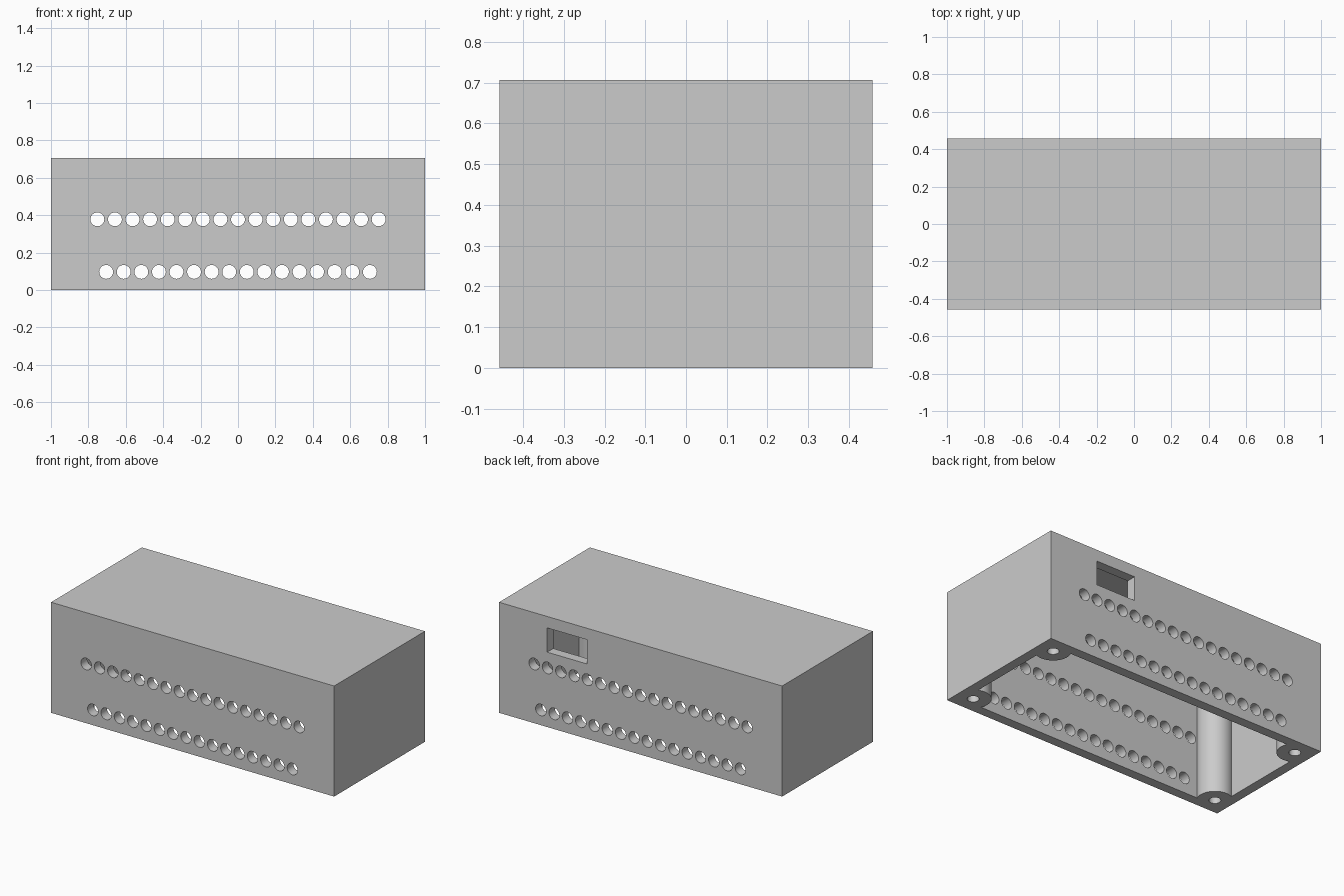
import bpy, bmesh, math
from mathutils import Matrix, Vector

W, D, H = 2.0, 0.916, 0.706      # outer size
WALL = 0.062
POST_R, POST_IN = 0.104, 0.105   # corner post radius and centre inset
HOLE_R, PITCH = 0.037, 0.094

cube = bpy.data.objects.get("Cube")
if cube:
    bpy.data.objects.remove(cube, do_unlink=True)

grey = bpy.data.materials.new("light grey plastic")
grey.use_nodes = True
colour = (0.6, 0.6, 0.6, 1)
grey.diffuse_color = colour
grey.node_tree.nodes["Principled BSDF"].inputs["Base Color"].default_value = colour


def make_object(name, bm):
    bmesh.ops.recalc_face_normals(bm, faces=bm.faces)
    mesh = bpy.data.meshes.new(name)
    bm.to_mesh(mesh)
    bm.free()
    mesh.materials.append(grey)
    obj = bpy.data.objects.new(name, mesh)
    bpy.context.collection.objects.link(obj)
    return obj


def add_box(bm, low, high):
    low, high = Vector(low), Vector(high)
    place = Matrix.Translation((low + high) / 2) @ Matrix.Diagonal((*(high - low), 1))
    bmesh.ops.create_cube(bm, size=1, matrix=place)


def add_cylinder(bm, centre, radius, depth, turn=Matrix()):
    bmesh.ops.create_cone(bm, cap_ends=True, segments=32, radius1=radius, radius2=radius,
                          depth=depth, matrix=Matrix.Translation(centre) @ turn)


def cut(target, name, bm):
    cutter = make_object(name, bm)
    cutter.hide_render = True
    mod = target.modifiers.new(name, 'BOOLEAN')
    mod.operation, mod.solver, mod.object = 'DIFFERENCE', 'EXACT', cutter
    bpy.context.view_layer.objects.active = target
    bpy.ops.object.modifier_apply(modifier=name)
    bpy.data.objects.remove(cutter, do_unlink=True)


# Outer block
bm = bmesh.new()
add_box(bm, (-W / 2, -D / 2, 0), (W / 2, D / 2, H))
case = make_object("enclosure_case", bm)

# Cavity open at the bottom, its corners wrapped around round screw posts
cx, cy = W / 2 - POST_IN, D / 2 - POST_IN
lip = POST_IN - WALL
start = -math.acos(lip / POST_R)
end = -1.5 * math.pi - start
arc = []
for i in range(25):
    a = start + (end - start) * i / 24
    arc.append((cx + POST_R * math.cos(a), cy + POST_R * math.sin(a)))
outline = []
for sx, sy in ((1, 1), (-1, 1), (-1, -1), (1, -1)):
    corner = arc if sx * sy > 0 else arc[::-1]
    outline += [(sx * x, sy * y) for x, y in corner]
bm = bmesh.new()
floor = bm.faces.new([bm.verts.new((x, y, -0.1)) for x, y in outline])
lifted = bmesh.ops.extrude_face_region(bm, geom=[floor])["geom"]
bmesh.ops.translate(bm, vec=(0, 0, H - WALL + 0.1),
                    verts=[v for v in lifted if isinstance(v, bmesh.types.BMVert)])
cut(case, "cavity_cutter", bm)

# Two staggered rows of vent holes through front and back walls
bm = bmesh.new()
sideways = Matrix.Rotation(math.pi / 2, 4, 'X')
for count, z in ((17, 0.378), (16, 0.097)):
    for i in range(count):
        add_cylinder(bm, ((i - (count - 1) / 2) * PITCH, 0, z), HOLE_R, D + 0.2, sideways)
cut(case, "vent_cutter", bm)

# Rectangular port in the back wall
bm = bmesh.new()
add_box(bm, (0.38, D / 2 - WALL - 0.05, 0.478), (0.66, D / 2 + 0.1, 0.633))
cut(case, "port_cutter", bm)

# Screw holes up into the posts
bm = bmesh.new()
for sx in (-1, 1):
    for sy in (-1, 1):
        add_cylinder(bm, (sx * cx, sy * cy, 0.27), 0.034, 0.74)
cut(case, "screw_hole_cutter", bm)

# Smooth rounds, sharp edges
bpy.ops.object.select_all(action='DESELECT')
case.select_set(True)
bpy.context.view_layer.objects.active = case
bpy.ops.object.shade_smooth_by_angle(angle=math.radians(30))
